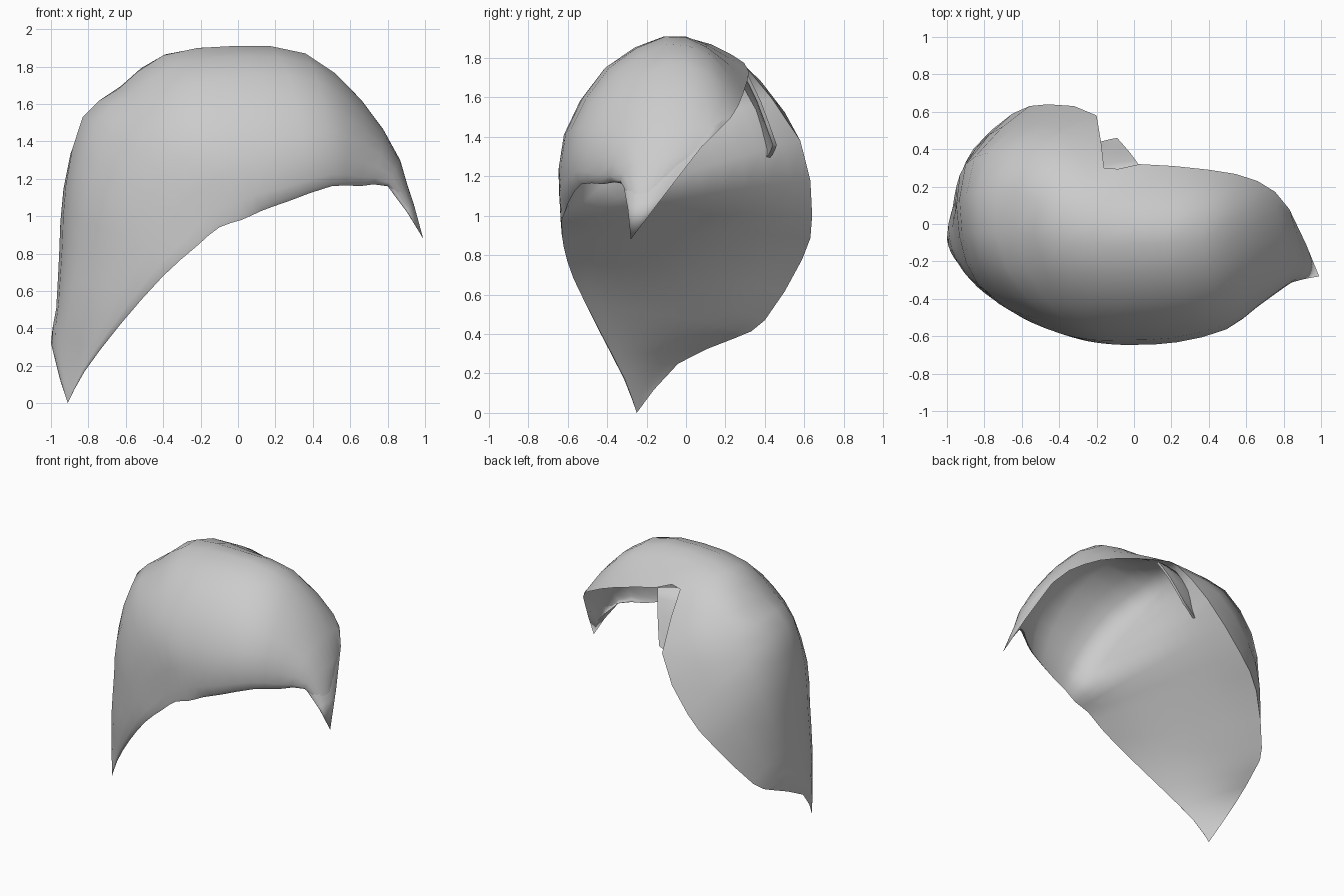
import bpy
import bmesh
from mathutils import Vector

default_cube = bpy.data.objects.get("Cube")
if default_cube:
    bpy.data.objects.remove(default_cube, do_unlink=True)

# One plain grey for the whole model
grey = bpy.data.materials.new("plain_grey")
grey.use_nodes = True
colour = (0.6, 0.6, 0.6, 1)
grey.diffuse_color = colour
grey.node_tree.nodes["Principled BSDF"].inputs["Base Color"].default_value = colour


def smooth_path(points, steps):
    """Run a smooth curve through the points, with clamped ends."""
    points = [Vector(p) for p in points]
    padded = [points[0]] + points + [points[-1]]
    path = []
    for a, b, c, d in zip(padded, padded[1:], padded[2:], padded[3:]):
        for step in range(steps):
            t = step / steps
            path.append(b + (c - a) * t / 2
                        + (a * 2 - b * 5 + c * 4 - d) * t ** 2 / 2
                        + (b * 3 - a - c * 3 + d) * t ** 3 / 2)
    path.append(points[-1])
    return path


def curl_rim(rib, bulge):
    """Push the shell out just above the front rim so that it curls under."""
    rim, above = Vector(rib[0]), Vector(rib[1])
    return [rim, rim.lerp(above, .22) - Vector((0, bulge, 0))] + rib[1:]


def fill_rib(rib, depth):
    """Flatten a rib toward the straight line between its two rims."""
    first, last = Vector(rib[0]), Vector(rib[-1])
    total = len(rib) - 1
    return [Vector(p).lerp(first.lerp(last, i / total), depth) for i, p in enumerate(rib)]


def add_surface(bm, ribs, steps):
    """Loft a grid over the ribs and return its border vertices in order."""
    rows = [smooth_path(rib, steps) for rib in ribs]
    columns = [smooth_path(column, 2) for column in zip(*rows)]
    grid = [[bm.verts.new(p) for p in column] for column in columns]
    for near, far in zip(grid, grid[1:]):
        for i in range(len(near) - 1):
            bm.faces.new((near[i], near[i + 1], far[i + 1], far[i]))
    return (grid[0] + [c[-1] for c in grid[1:-1]]
            + grid[-1][::-1] + [c[0] for c in grid[-2:0:-1]])


def build_solid(name, outer_ribs, inner_ribs, steps):
    """Close an outer and an inner surface into one smooth-shaded solid."""
    bm = bmesh.new()
    outer = add_surface(bm, outer_ribs, steps)
    inner = add_surface(bm, inner_ribs, steps)
    for i in range(len(outer)):
        bm.faces.new((outer[i - 1], outer[i], inner[i], inner[i - 1]))
    bmesh.ops.remove_doubles(bm, verts=bm.verts, dist=0.001)
    bmesh.ops.dissolve_degenerate(bm, edges=bm.edges, dist=0.0005)
    bmesh.ops.recalc_face_normals(bm, faces=bm.faces)
    mesh = bpy.data.meshes.new(name)
    bm.to_mesh(mesh)
    bm.free()
    mesh.materials.append(grey)
    solid = bpy.data.objects.new(name, mesh)
    bpy.context.collection.objects.link(solid)
    bpy.ops.object.select_all(action="DESELECT")
    solid.select_set(True)
    bpy.context.view_layer.objects.active = solid
    bpy.ops.object.shade_smooth_by_angle(angle=1.1)


# Long side flap: ribs from front rim to back rim, rising to the crown
side_ribs = [
    [(-.82, -.31, .17), (-.88, -.27, .19), (-.94, -.21, .25), (-.98, -.15, .3), (-1, -.08, .32), (-.98, -.04, .25)],
    [(-.63, -.44, .42), (-.77, -.39, .46), (-.9, -.27, .5), (-.96, -.12, .53), (-.97, .08, .47), (-.92, .25, .38)],
    [(-.4, -.57, .68), (-.65, -.47, .77), (-.85, -.31, .83), (-.94, -.08, .84), (-.95, .2, .72), (-.86, .4, .47)],
    [(-.22, -.62, .84), (-.54, -.53, .98), (-.8, -.35, 1.12), (-.92, -.05, 1.17), (-.9, .32, 1.08), (-.65, .59, .78)],
    [(-.1, -.63, .94), (-.38, -.59, 1.22), (-.66, -.38, 1.42), (-.83, -.05, 1.53), (-.78, .38, 1.4), (-.46, .64, 1)],
    [(.02, -.63, .98), (-.22, -.62, 1.36), (-.47, -.41, 1.59), (-.64, -.05, 1.68), (-.54, .37, 1.67), (-.2, .58, 1.38)],
]

# Crown and short side
crown_ribs = [
    [(.13, -.61, 1.03), (-.06, -.62, 1.4), (-.24, -.42, 1.71), (-.4, -.1, 1.86), (-.34, .18, 1.84), (-.16, .3, 1.76)],
    [(.27, -.59, 1.08), (.2, -.61, 1.42), (.1, -.41, 1.75), (-.02, -.11, 1.91), (.03, .1, 1.87), (.03, .32, 1.73)],
    [(.5, -.53, 1.16), (.48, -.54, 1.45), (.43, -.36, 1.72), (.36, -.1, 1.87), (.39, .12, 1.81), (.4, .29, 1.62)],
    [(.65, -.42, 1.16), (.68, -.4, 1.38), (.67, -.26, 1.54), (.66, -.08, 1.62), (.66, .1, 1.6), (.66, .23, 1.5)],
    [(.8, -.31, 1.16), (.84, -.29, 1.25), (.86, -.21, 1.28), (.87, -.12, 1.29), (.86, -.02, 1.31), (.83, .08, 1.35)],
]

ribs = [curl_rim(rib, .012) for rib in side_ribs] + [curl_rim(rib, .03) for rib in crown_ribs]
low_tip = [(-.91, -.25, 0)] * len(ribs[0])
short_tip = [(.94, -.25, 1)] * len(ribs[0])
lip_tip = [(.99, -.28, .88)] * len(ribs[0])

# The flap is filled almost flat, while the crown is hollow underneath
depths = [.95] * len(side_ribs) + [.55, .35, .2, .15, .15]
linings = [fill_rib(rib, depth) for rib, depth in zip(ribs, depths)]
build_solid("swept_shell", [low_tip] + ribs + [short_tip], [low_tip] + linings + [lip_tip], 2)

# Lock tucked under the flap at the back notch
lock_ribs = [
    [(-.24, .24, 1.74), (-.3, .36, 1.5), (-.32, .38, 1.25)],
    [(-.08, .28, 1.74), (-.15, .38, 1.55), (-.18, .44, 1.31)],
    [(.03, .31, 1.72), (-.02, .38, 1.58), (-.09, .46, 1.36)],
]
lock_lining = [[Vector(p) - Vector((0, .02, 0)) for p in rib] for rib in lock_ribs]
build_solid("tucked_lock", lock_ribs, lock_lining, 2)
